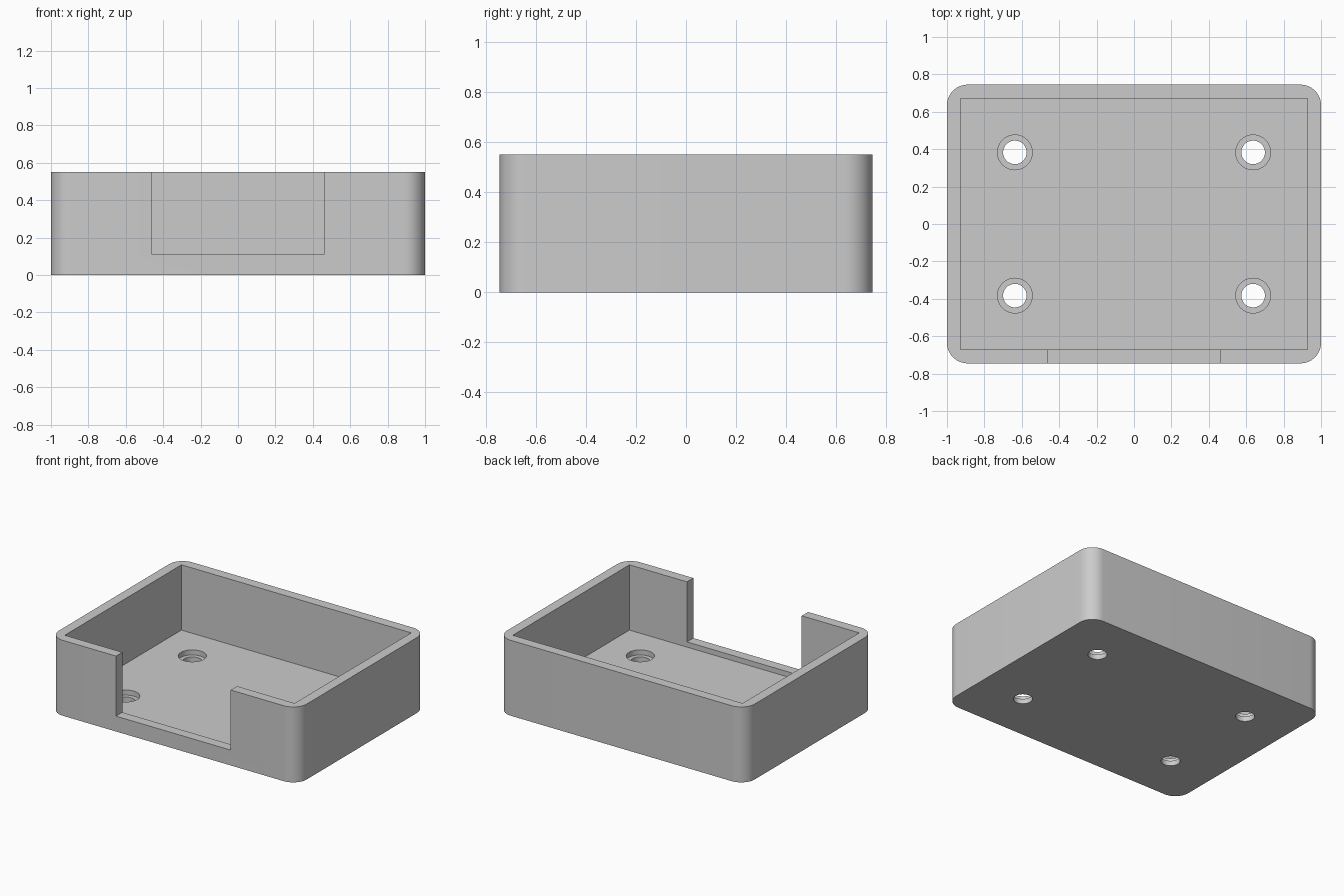
import bpy, bmesh, math

if "Cube" in bpy.data.objects:
    bpy.data.objects.remove(bpy.data.objects["Cube"], do_unlink=True)

LENGTH, WIDTH, HEIGHT = 2.0, 1.49, 0.55
WALL, FLOOR, CORNER = 0.073, 0.074, 0.11
HOLE_X, HOLE_Y = 0.637, 0.383

grey = bpy.data.materials.new("plain grey")
grey.use_nodes = True
colour = (0.6, 0.6, 0.6, 1)
grey.diffuse_color = colour
grey.node_tree.nodes["Principled BSDF"].inputs["Base Color"].default_value = colour


def add_object(name, bm):
    mesh = bpy.data.meshes.new(name)
    bm.to_mesh(mesh)
    bm.free()
    mesh.materials.append(grey)
    obj = bpy.data.objects.new(name, mesh)
    bpy.context.collection.objects.link(obj)
    return obj


def box(name, lo, hi, corner=0):
    bm = bmesh.new()
    bmesh.ops.create_cube(bm, size=1)
    for v in bm.verts:
        v.co = [(a + b) / 2 + c * (b - a) for a, b, c in zip(lo, hi, v.co)]
    if corner:
        upright = [e for e in bm.edges
                   if abs(e.verts[0].co.z - e.verts[1].co.z) > 0.01]
        bmesh.ops.bevel(bm, geom=upright, offset=corner, segments=12,
                        profile=0.5, affect='EDGES')
    return add_object(name, bm)


def cylinder(name, x, y, radius, bottom, top):
    bm = bmesh.new()
    bmesh.ops.create_cone(bm, cap_ends=True, segments=48, radius1=radius,
                          radius2=radius, depth=top - bottom)
    bmesh.ops.translate(bm, verts=bm.verts, vec=(x, y, (bottom + top) / 2))
    return add_object(name, bm)


# Rounded outer block
tray = box("tray", (-LENGTH / 2, -WIDTH / 2, 0),
           (LENGTH / 2, WIDTH / 2, HEIGHT), CORNER)

# Square-cornered cavity and front opening
inner_x, inner_y = LENGTH / 2 - WALL, WIDTH / 2 - WALL
cutters = [
    box("cavity_cutter", (-inner_x, -inner_y, FLOOR), (inner_x, inner_y, 1)),
    box("opening_cutter", (-0.463, -1, 0.112), (0.463, -0.5, 1)),
]

# Four counterbored screw holes
for x in (-HOLE_X, HOLE_X):
    for y in (-HOLE_Y, HOLE_Y):
        cutters.append(cylinder("hole_cutter", x, y, 0.063, -0.2, 0.2))
        cutters.append(cylinder("counterbore_cutter", x, y, 0.093, FLOOR / 2, 0.2))

# Cut everything out of the block, then drop the cutters
bpy.context.view_layer.objects.active = tray
for cutter in cutters:
    cutter.hide_render = True
    mod = tray.modifiers.new("cut", 'BOOLEAN')
    mod.operation = 'DIFFERENCE'
    mod.solver = 'EXACT'
    mod.object = cutter
    bpy.ops.object.modifier_apply(modifier=mod.name)
    bpy.data.objects.remove(cutter, do_unlink=True)

# Smooth rounded corners and bores, sharp edges elsewhere
bpy.ops.object.select_all(action='DESELECT')
tray.select_set(True)
bpy.ops.object.shade_smooth_by_angle(angle=math.radians(30))
